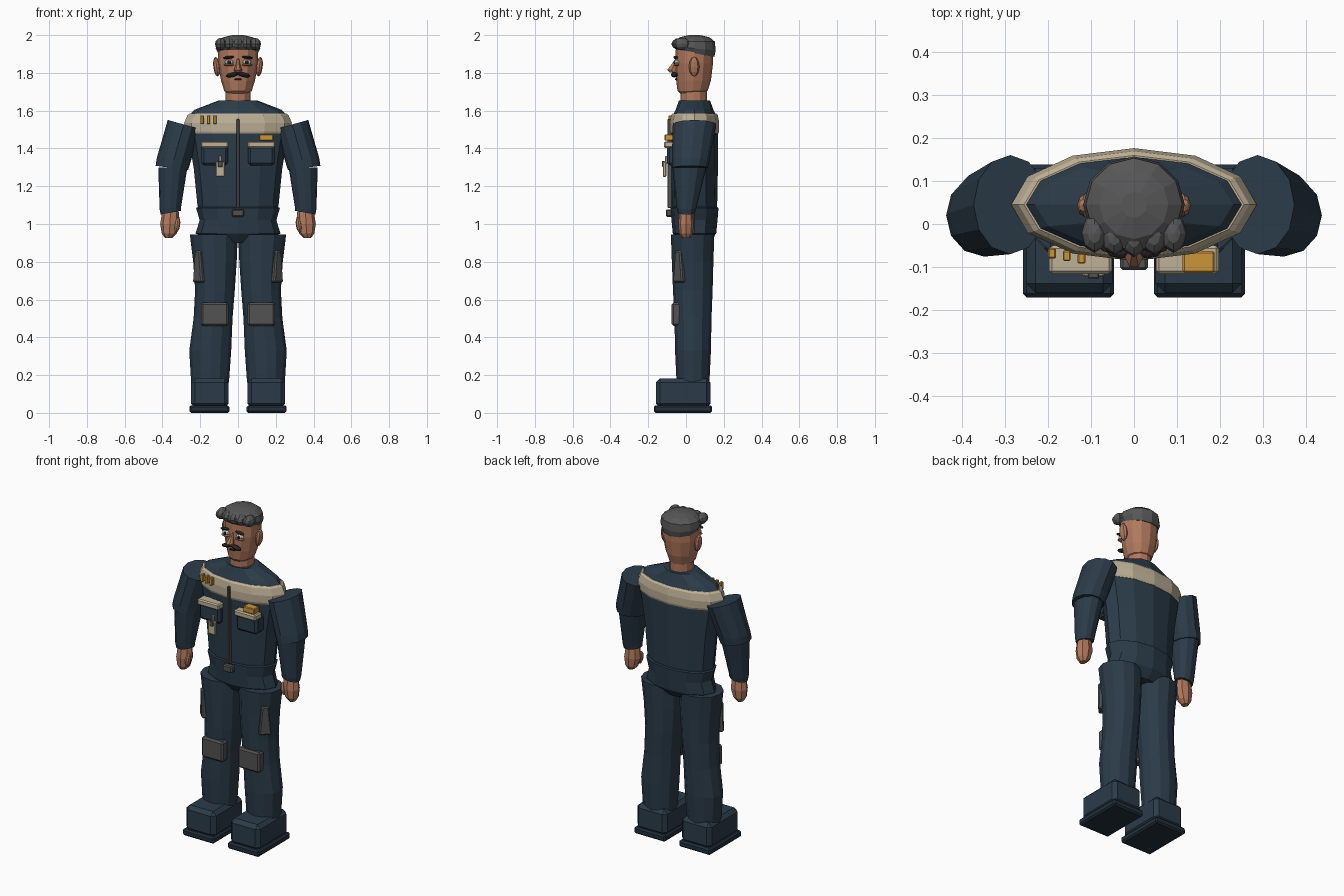
import bpy, bmesh, math
from mathutils import Matrix, Vector

cube = bpy.data.objects.get("Cube")
if cube:
    bpy.data.objects.remove(cube, do_unlink=True)


def material(name, r, g, b):
    m = bpy.data.materials.new(name)
    m.use_nodes = True
    m.diffuse_color = (r, g, b, 1)
    node = next(n for n in m.node_tree.nodes if n.type == 'BSDF_PRINCIPLED')
    node.inputs["Base Color"].default_value = (r, g, b, 1)
    node.inputs["Roughness"].default_value = 0.8
    return m


NAVY = material("navy cloth", .024, .044, .066)
DARK_NAVY = material("dark navy cloth", .016, .03, .047)
TAN = material("tan trim", .52, .44, .31)
SKIN = material("skin", .44, .19, .11)
GREY = material("grey patch", .085, .085, .088)
HAIR = material("grey hair", .095, .095, .095)
BLACK = material("dark facial hair", .02, .018, .018)
GOLD = material("gold", .6, .3, .04)
WHITE = material("eye white", .7, .68, .62)


def finish(name, bm, mat):
    bmesh.ops.recalc_face_normals(bm, faces=bm.faces)
    mesh = bpy.data.meshes.new(name)
    bm.to_mesh(mesh)
    bm.free()
    mesh.materials.append(mat)
    obj = bpy.data.objects.new(name, mesh)
    bpy.context.collection.objects.link(obj)
    return obj


def loft(name, mat, rings, sides=12, s=1):
    """Skin ellipses given as x, y, z, x radius, y radius, x slope, y slope."""
    bm = bmesh.new()
    loops = []
    for x, y, z, rx, ry, *slope in rings:
        tx, ty = slope or (0, 0)
        loop = []
        for i in range(sides):
            a = math.tau * i / sides
            dx, dy = rx * math.cos(a), ry * math.sin(a)
            loop.append(bm.verts.new((s * (x + dx), y + dy, z + tx * dx + ty * dy)))
        loops.append(loop)
    for low, high in zip(loops, loops[1:]):
        for i in range(sides):
            j = (i + 1) % sides
            bm.faces.new((low[i], low[j], high[j], high[i]))
    bm.faces.new(loops[0])
    bm.faces.new(loops[-1])
    return finish(name, bm, mat)


def box(name, mat, loc, size, bevel=.006, turn=0, top=1):
    """Bevelled box, optionally turned about z and narrowed at the top."""
    bm = bmesh.new()
    bmesh.ops.create_cube(bm, size=1)
    for v in bm.verts:
        if v.co.z > 0:
            v.co.x *= top
        v.co = Vector(a * b for a, b in zip(v.co, size))
    if bevel:
        bmesh.ops.bevel(bm, geom=bm.edges[:], offset=bevel, segments=1, affect='EDGES')
    bm.transform(Matrix.Translation(loc) @ Matrix.Rotation(turn, 4, 'Z'))
    return finish(name, bm, mat)


def ball(name, mat, loc, radii, tilt=0, u=8, v=6):
    bm = bmesh.new()
    bmesh.ops.create_uvsphere(bm, u_segments=u, v_segments=v, radius=1)
    bm.transform(Matrix.Translation(loc) @ Matrix.Rotation(tilt, 4, 'Y')
                 @ Matrix.Diagonal((*radii, 1)))
    return finish(name, bm, mat)


# Torso, shoulder band and hips
CY = .045
loft("torso", NAVY, [(0, CY, 1.05, .2, .115), (0, CY, 1.1, .215, .12),
                     (0, CY, 1.3, .235, .124), (0, CY, 1.5, .27, .124),
                     (0, CY, 1.58, .255, .113), (0, CY, 1.605, .23, .1),
                     (0, CY, 1.655, .1, .082)])
loft("shoulder_band", TAN, [(0, CY, 1.478, .272, .126), (0, CY, 1.49, .28, .13),
                            (0, CY, 1.535, .285, .131), (0, CY, 1.575, .268, .124),
                            (0, CY, 1.585, .255, .114)])
loft("hips", NAVY, [(0, CY, .9, .11, .075), (0, CY, .95, .225, .115),
                    (0, CY, 1.02, .203, .122), (0, CY, 1.085, .222, .127),
                    (0, CY, 1.09, .21, .12)])

# Zip and buckle
box("zip", GREY, (0, -.085, 1.32), (.016, .024, .47), .003)
box("buckle", GREY, (0, -.09, 1.058), (.064, .034, .04))

# Head and neck
loft("neck", SKIN, [(0, .04, 1.62, .068, .07), (0, .04, 1.73, .066, .07)])
loft("head", SKIN, [(0, .025, 1.69, .055, .055), (0, .035, 1.705, .073, .08),
                    (0, .04, 1.76, .09, .092), (0, .043, 1.85, .107, .1),
                    (0, CY, 1.92, .107, .1), (0, CY, 1.97, .08, .08)])
loft("hair", HAIR, [(0, .05, 1.902, .105, .1, 0, -.17), (0, .045, 1.93, .118, .112, 0, -.1),
                    (0, .045, 1.965, .112, .108), (0, .045, 1.988, .08, .08),
                    (0, .045, 2, .03, .03)])
for i in range(-2, 3):
    ball("fringe_lock", HAIR, (i * .046, -.032 + .005 * abs(i), 1.953),
         (.03, .045, .032))

# Face
loft("nose", SKIN, [(0, -.07, 1.802, .018, .02), (0, -.077, 1.816, .021, .026),
                    (0, -.06, 1.85, .01, .015), (0, -.05, 1.875, .007, .008)], 6)
box("lower_lip", BLACK, (0, -.052, 1.766), (.036, .012, .008), .002)

for s, side in ((1, "left"), (-1, "right")):
    ball(side + "_ear", SKIN, (s * .113, .043, 1.833), (.018, .028, .052), s * .12)
    ball(side + "_eye", WHITE, (s * .047, -.048, 1.856), (.025, .015, .014))
    ball(side + "_pupil", BLACK, (s * .047, -.06, 1.856), (.01, .007, .011))
    ball(side + "_lower_eyelid", SKIN, (s * .047, -.05, 1.842), (.028, .016, .006))
    ball(side + "_eyebrow", BLACK, (s * .05, -.055, 1.882), (.03, .012, .008), s * .12)
    ball(side + "_moustache", BLACK, (s * .03, -.062, 1.79), (.036, .018, .012), s * .22)

    # Arms and hands
    loft(side + "_upper_arm", NAVY,
         [(.35, .02, 1.297, .086, .095, .13, 0), (.34, .025, 1.34, .09, .1, .1, 0),
          (.287, .045, 1.527, .085, .115, .28, 0)], 12, s)
    loft(side + "_forearm", NAVY,
         [(.356, .002, 1.06, .054, .046, -.18, 0), (.358, .003, 1.085, .057, .052, -.1, 0),
          (.345, .018, 1.3, .077, .09)], 12, s)
    loft(side + "_hand", SKIN,
         [(.368, 0, .925, .018, .022), (.364, 0, .95, .04, .036),
          (.36, 0, 1, .052, .041), (.358, 0, 1.05, .046, .036),
          (.356, 0, 1.08, .04, .032)], 8, s)
    ball(side + "_thumb", SKIN, (s * .322, -.022, .995), (.016, .018, .04), s * -.15)

    # Legs and shoes
    loft(side + "_leg", NAVY,
         [(.148, .037, .16, .1, .087), (.147, .037, .33, .111, .095),
          (.132, .037, .5, .103, .098), (.122, .036, .65, .105, .105),
          (.122, .035, .8, .115, .11), (.128, .035, .945, .127, .115)], 12, s)
    box(side + "_shoe", NAVY, (s * .15, -.015, .105), (.2, .29, .155), .022)
    box(side + "_sole", DARK_NAVY, (s * .152, -.016, .02), (.212, .308, .04), .009)
    box(side + "_knee_pad", GREY, (s * .123, -.05, .522), (.146, .052, .124), .01)
    box(side + "_thigh_patch", GREY, (s * .207, -.036, .775), (.072, .03, .17), .007,
        s * math.radians(46), .55)

    # Chest pockets
    box(side + "_pocket", NAVY, (s * .124, -.06, 1.365), (.142, .082, .11), .014)
    box(side + "_pocket_flap", TAN, (s * .124, -.083, 1.42), (.146, .066, .036), .007)

# Name plate, pens and hanging badge
box("name_plate", GOLD, (.15, -.088, 1.458), (.074, .05, .034), .004)
for i in range(3):
    box("pen", GOLD, (-.19 + i * .034, -.068 - i * .006, 1.552), (.018, .024, .045), .003)
box("badge", TAN, (-.094, -.113, 1.29), (.05, .018, .08), .004)
box("badge_clip", GREY, (-.094, -.118, 1.318), (.026, .018, .032), .003)
box("badge_strap", TAN, (-.094, -.1, 1.34), (.014, .02, .04), .003)
